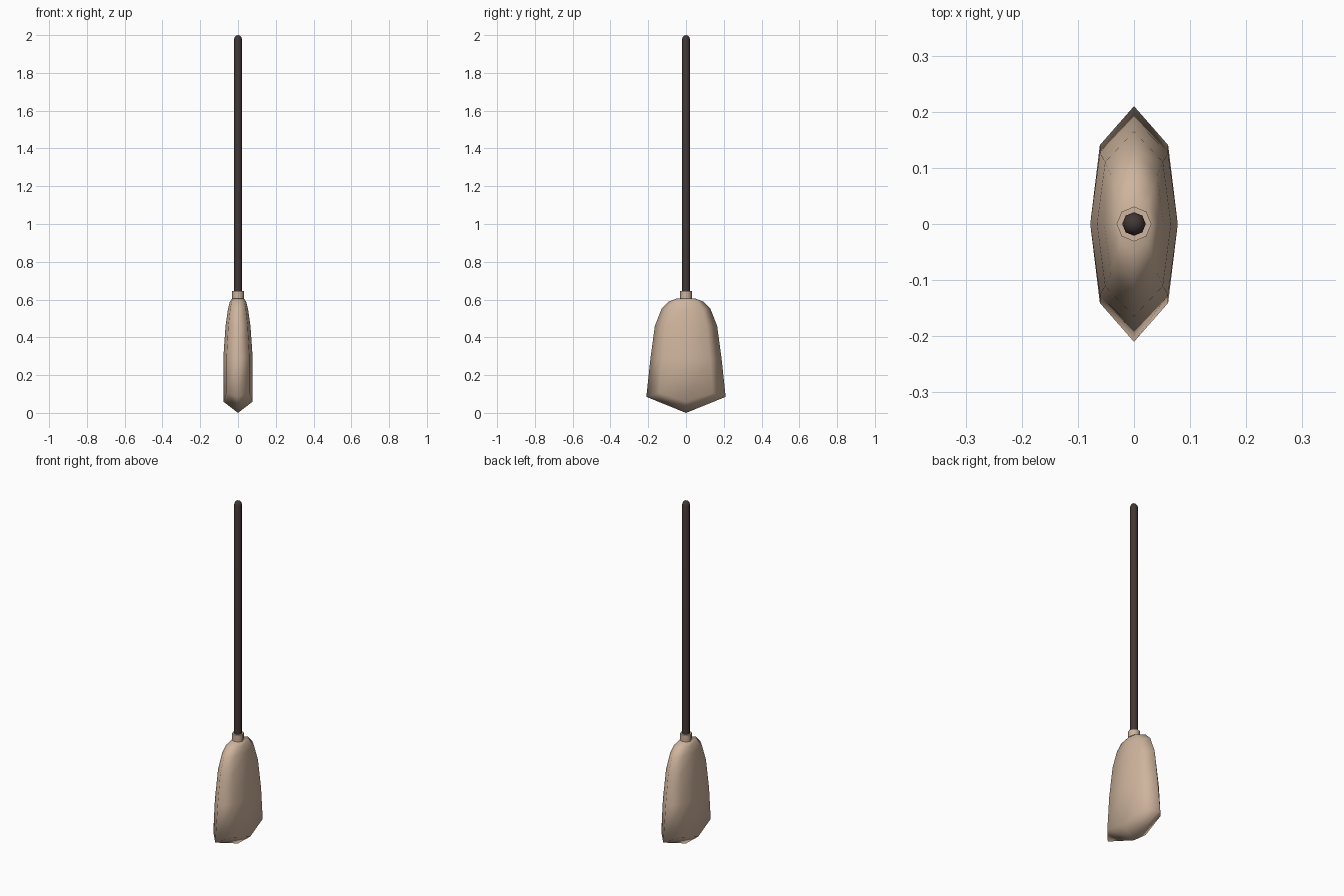
import bpy, bmesh
from math import cos, sin, pi

if "Cube" in bpy.data.objects:
    bpy.data.objects.remove(bpy.data.objects["Cube"])


def material(name, colour):
    m = bpy.data.materials.new(name)
    m.diffuse_color = (*colour, 1)
    m.use_nodes = True
    m.node_tree.nodes["Principled BSDF"].inputs["Base Color"].default_value = m.diffuse_color
    return m


def loft(name, rings, mat, start=None, end=None, angle=None):
    """Skin a list of 8-point rings; optional apex points close the ends."""
    bm = bmesh.new()
    loops = [[bm.verts.new(p) for p in ring] for ring in rings]
    n = len(rings[0])
    for a, b in zip(loops, loops[1:]):
        for i in range(n):
            j = (i + 1) % n
            bm.faces.new((a[i], a[j], b[j], b[i]))
    for loop, apex in ((loops[0], start), (loops[-1], end)):
        if apex is None:
            bm.faces.new(loop)
        else:
            tip = bm.verts.new(apex)
            for i in range(n):
                bm.faces.new((loop[i], loop[(i + 1) % n], tip))
    bmesh.ops.recalc_face_normals(bm, faces=bm.faces)
    mesh = bpy.data.meshes.new(name)
    bm.to_mesh(mesh)
    bm.free()
    mesh.materials.append(mat)
    obj = bpy.data.objects.new(name, mesh)
    bpy.context.collection.objects.link(obj)
    for p in mesh.polygons:
        p.use_smooth = True
    if angle:
        bpy.ops.object.select_all(action='DESELECT')
        obj.select_set(True)
        bpy.context.view_layer.objects.active = obj
        bpy.ops.object.shade_smooth_by_angle(angle=angle)
    return obj


def octagon(r, z):
    return [(r * cos(i * pi / 4), r * sin(i * pi / 4), z) for i in range(8)]


def bristle_ring(rx, ry, z_side, z_corner, z_tip):
    cx, cy = rx * 0.78, ry * 0.67
    return [(rx, 0, z_side), (cx, cy, z_corner), (0, ry, z_tip), (-cx, cy, z_corner),
            (-rx, 0, z_side), (-cx, -cy, z_corner), (0, -ry, z_tip), (cx, -cy, z_corner)]


straw = material("straw", (0.62, 0.46, 0.34))
wood = material("dark_wood", (0.055, 0.038, 0.034))

# Bristle head: flattened eight-sided bundle with a pointed underside
profile = [(0.078, 0.188, 0.29), (0.066, 0.165, 0.46), (0.053, 0.13, 0.55),
           (0.043, 0.09, 0.59), (0.031, 0.05, 0.605)]
rings = [bristle_ring(0.078, 0.21, 0.06, 0.105, 0.085)]
rings += [bristle_ring(rx, ry, z, z, z) for rx, ry, z in profile]
loft("bristle_head", rings, straw, start=(0, 0, 0), end=(0, 0, 0.608))

# Collar binding the bristles to the handle
loft("collar", [octagon(0.031, 0.59), octagon(0.031, 0.645)], straw, angle=pi / 3)

# Handle with a rounded top
handle = [octagon(r, z) for r, z in
          ((0.021, 0.6), (0.021, 1.978), (0.018, 1.989), (0.011, 1.997))]
loft("handle", handle, wood, end=(0, 0, 2.0), angle=pi / 3)
